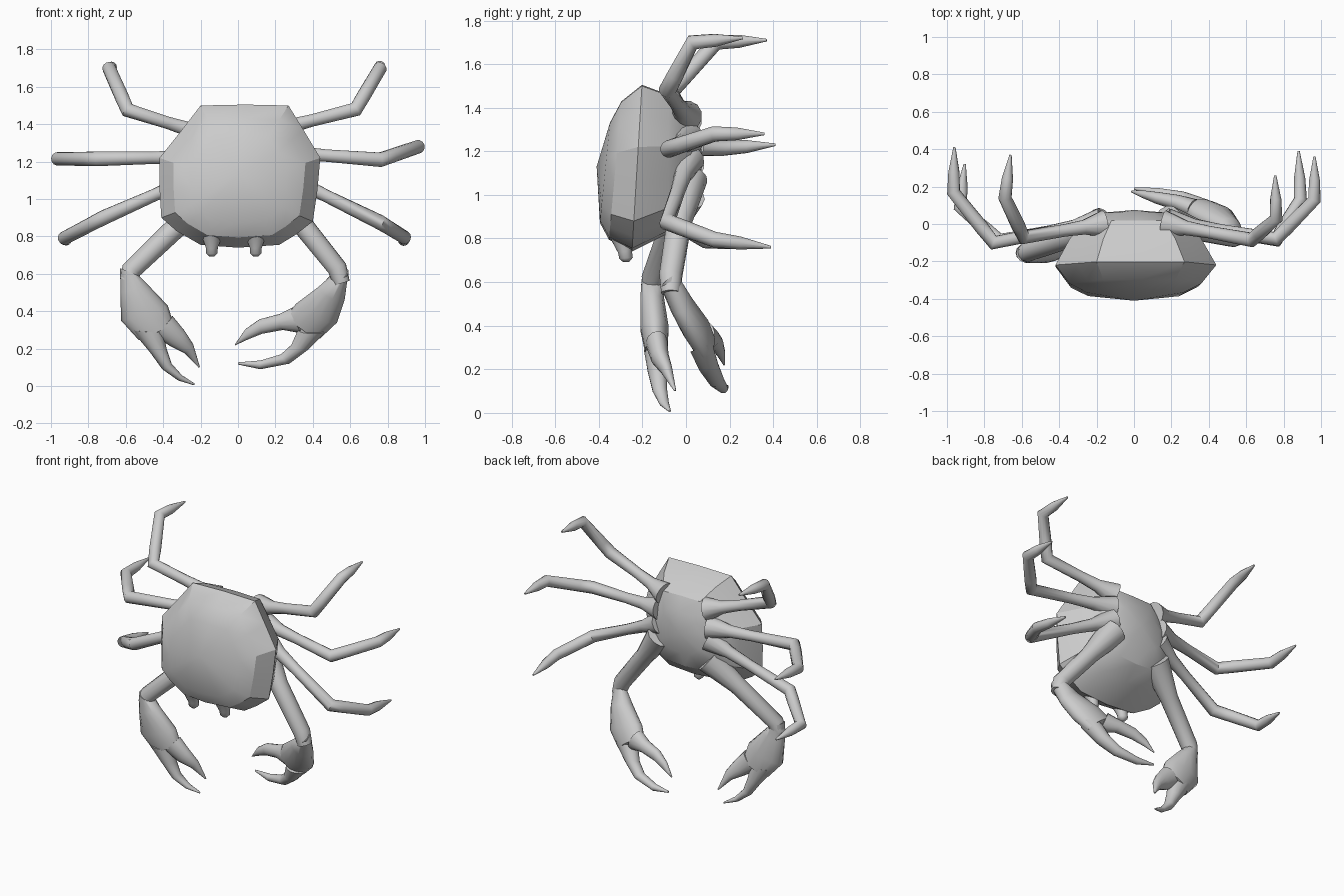
import bpy, bmesh
from math import sin, cos, tau
from mathutils import Vector

if "Cube" in bpy.data.objects:
    bpy.data.objects.remove(bpy.data.objects["Cube"])


def loft(name, rings, tip_a=None, tip_b=None, angle=0.7):
    """Skin a list of closed rings; ends are capped or drawn to a pole."""
    bm = bmesh.new()
    vs = [[bm.verts.new(p) for p in r] for r in rings]
    n = len(vs[0])
    for a, b in zip(vs, vs[1:]):
        for i in range(n):
            j = (i + 1) % n
            bm.faces.new((a[i], a[j], b[j], b[i]))
    for ring, tip in ((vs[0], tip_a), (vs[-1], tip_b)):
        if tip is None:
            bm.faces.new(ring)
        else:
            t = bm.verts.new(tip)
            for i in range(n):
                bm.faces.new((ring[i], ring[(i + 1) % n], t))
    bmesh.ops.recalc_face_normals(bm, faces=bm.faces)
    me = bpy.data.meshes.new(name)
    bm.to_mesh(me)
    bm.free()
    ob = bpy.data.objects.new(name, me)
    bpy.context.collection.objects.link(ob)
    bpy.context.view_layer.objects.active = ob
    bpy.ops.object.select_all(action='DESELECT')
    ob.select_set(True)
    bpy.ops.object.shade_smooth_by_angle(angle=angle)
    return ob


def tangents(c):
    out = []
    for i in range(len(c)):
        d = Vector()
        if i > 0:
            d += (c[i] - c[i - 1]).normalized()
        if i < len(c) - 1:
            d += (c[i + 1] - c[i]).normalized()
        out.append(d.normalized())
    return out


def tube(name, pts, radii, sides=12):
    c = [Vector(p) for p in pts]
    rings, u = [], None
    for p, t, r in zip(c, tangents(c), radii):
        u = u - t * u.dot(t) if u else t.orthogonal()
        u.normalize()
        v = t.cross(u)
        rings.append([p + r * (cos(tau * k / sides) * u + sin(tau * k / sides) * v)
                      for k in range(sides)])
    return loft(name, rings, angle=1.0)


def blade(name, sections, sides=14):
    """Elliptical sections: outer x,z, inner x,z, depth position y, half depth."""
    a = [Vector((s[0], s[4], s[1])) for s in sections]
    b = [Vector((s[2], s[4], s[3])) for s in sections]
    c = [(p + q) / 2 for p, q in zip(a, b)]
    rings = []
    for p, q, m, t, s in zip(a, b, c, tangents(c), sections):
        w = (p - q) / 2
        d = w.cross(t).normalized() * s[5]
        rings.append([m + cos(tau * k / sides) * w + sin(tau * k / sides) * d
                      for k in range(sides)])
    return loft(name, rings, angle=1.0)


# Shell: faceted outline lofted through domed front and back
outline = [(-.2, 1.5), (.04, 1.505), (.27, 1.5), (.35, 1.37), (.44, 1.22), (.425, 1.05),
           (.4, .88), (.31, .81), (.22, .755), (0, .74), (-.2, .755), (-.33, .83),
           (-.41, .9), (-.42, 1.06), (-.42, 1.22), (-.3, 1.37)]
# y, x scale, z scale, centre z, tilt
levels = [(-.372, .6, .6, 1.1, .1), (-.325, .82, .83, 1.11, .09), (-.225, 1, 1, 1.12, .06),
          (-.08, .82, .83, 1.14, 0), (.02, .6, .62, 1.15, 0), (.062, .36, .36, 1.16, 0)]
shell = [[(x * sx, y + tilt * (z - 1.12) * sz, cz + (z - 1.12) * sz) for x, z in outline]
         for y, sx, sz, cz, tilt in levels]
loft("shell", shell, (0, -.41, 1.13), (0, .075, 1.16), angle=.45)

# Eye stalks
for side, x in (("left", -.14), ("right", .095)):
    tube(side + "_eye", [(x * .9, -.3, .9), (x, -.29, .8), (x, -.28, .74), (x, -.275, .71),
                         (x, -.275, .692)], [.085, .055, .033, .032, .014])

# Walking legs: root, knee, ankle, tip
legs = {
    "left_upper_leg": [(-.16, .0, 1.34), (-.59, -.07, 1.475), (-.69, .14, 1.7), (-.66, .37, 1.71)],
    "left_middle_leg": [(-.18, .01, 1.225), (-.75, -.1, 1.215), (-.965, .17, 1.215), (-.96, .41, 1.23)],
    "left_lower_leg": [(-.18, .01, 1.14), (-.72, -.09, .9), (-.93, .09, .79), (-.905, .32, .77)],
    "right_upper_leg": [(.16, .0, 1.36), (.63, -.085, 1.48), (.76, .03, 1.7), (.755, .26, 1.72)],
    "right_middle_leg": [(.18, .01, 1.255), (.76, -.08, 1.21), (.965, .13, 1.28), (.965, .36, 1.28)],
    "right_lower_leg": [(.18, .01, 1.16), (.76, -.085, .875), (.89, .13, .795), (.88, .39, .76)],
}
for name, pts in legs.items():
    root, knee, ankle, tip = map(Vector, pts)
    tube(name,
         [root, root.lerp(knee, .25), root.lerp(knee, .5), knee, knee.lerp(ankle, .3),
          ankle, ankle.lerp(tip, .45), tip],
         [.075, .04, .034, .04, .038, .036, .03, .006])

# Claw arms
arms = {"left_arm": [(-.17, .0, 1.0), (-.34, -.07, .84), (-.57, -.15, .62), (-.59, -.155, .56)],
        "right_arm": [(.18, .01, 1.08), (.33, -.03, .88), (.53, -.07, .63), (.555, -.07, .55)]}
for name, pts in arms.items():
    tube(name, pts, [.09, .058, .054, .045])

# Left claw
blade("left_palm", [(-.63, .63, -.53, .59, -.155, .05), (-.629, .5, -.48, .54, -.155, .056),
                    (-.625, .35, -.375, .43, -.145, .066), (-.53, .245, -.345, .335, -.135, .054)])
blade("left_fixed_finger", [(-.57, .3, -.4, .29, -.14, .055), (-.47, .18, -.382, .2, -.13, .046),
                            (-.405, .09, -.355, .12, -.12, .034), (-.32, .03, -.3, .058, -.1, .022),
                            (-.235, .004, -.232, .014, -.075, .006)])
blade("left_moving_finger", [(-.45, .27, -.35, .375, -.135, .05), (-.365, .215, -.285, .295, -.12, .042),
                             (-.285, .175, -.24, .225, -.09, .028), (-.212, .1, -.204, .104, -.05, .005)])

# Right claw, swung backwards
blade("right_palm", [(.59, .62, .5, .58, -.075, .048), (.57, .46, .43, .53, -.02, .056),
                     (.53, .34, .31, .44, .045, .064), (.44, .255, .265, .38, .085, .052)])
blade("right_fixed_finger", [(.48, .3, .32, .3, .07, .055), (.38, .2, .285, .22, .105, .046),
                             (.275, .12, .23, .17, .14, .036), (.12, .09, .12, .137, .17, .024),
                             (0, .115, 0, .127, .19, .006)])
blade("right_moving_finger", [(.35, .28, .29, .42, .085, .05), (.24, .3, .22, .385, .115, .042),
                              (.13, .28, .115, .357, .14, .032), (.055, .25, .04, .305, .16, .02),
                              (-.015, .218, -.014, .226, .175, .005)])
